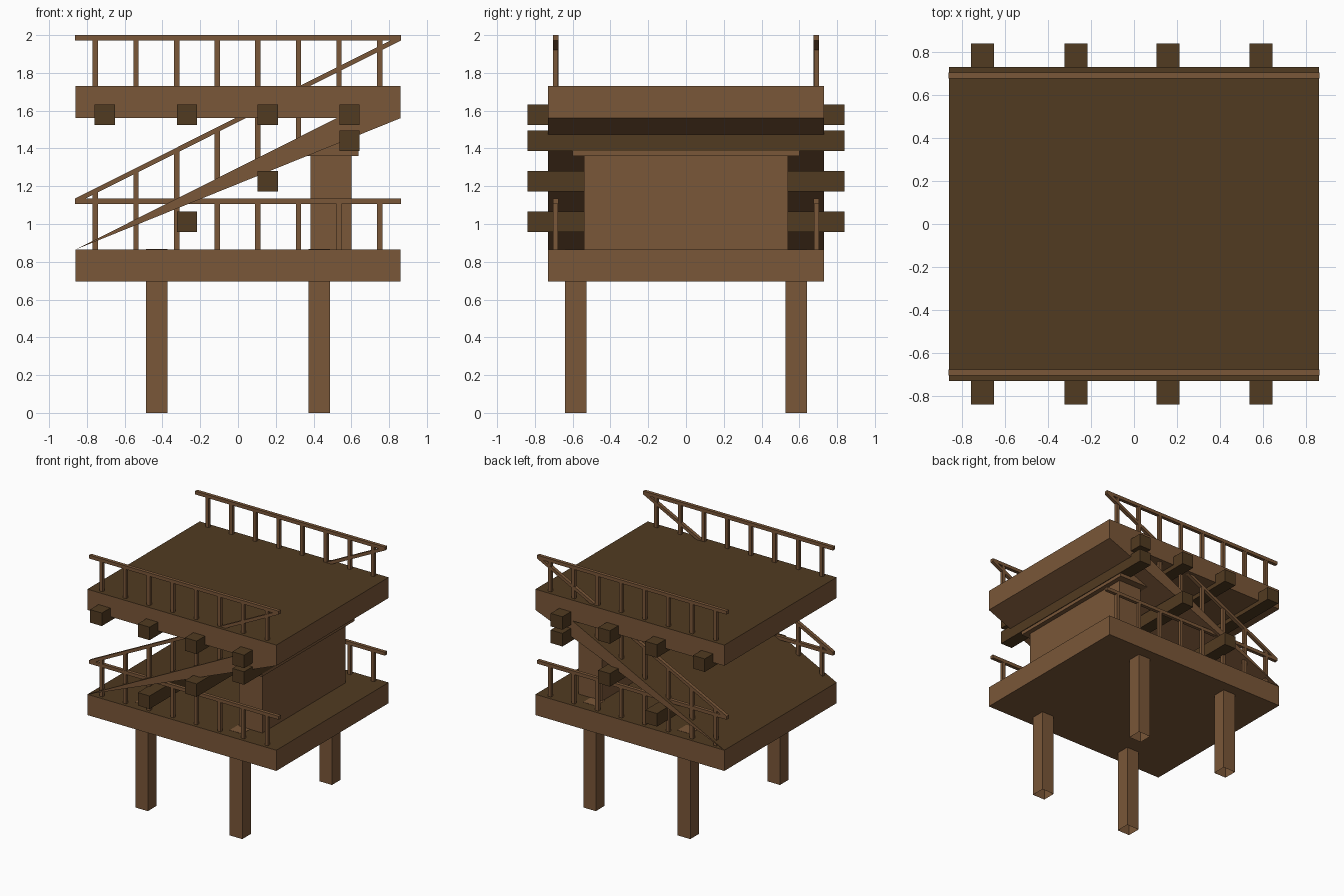
import bpy, bmesh, math

if "Cube" in bpy.data.objects:
    bpy.data.objects.remove(bpy.data.objects["Cube"])

# ---- materials ----
def material(name, rgb):
    m = bpy.data.materials.new(name)
    m.diffuse_color = (*rgb, 1)
    m.use_nodes = True
    m.node_tree.nodes["Principled BSDF"].inputs["Base Color"].default_value = m.diffuse_color
    return m

WOOD = material("light wood", (0.195, 0.095, 0.040))
DARK = material("dark wood", (0.083, 0.043, 0.015))

def finish(name, bm, mats, dark_top=False):
    bmesh.ops.recalc_face_normals(bm, faces=bm.faces)
    if dark_top:
        for f in bm.faces:
            f.material_index = 1 if f.normal.z > 0.5 else 0
    me = bpy.data.meshes.new(name)
    bm.to_mesh(me)
    bm.free()
    for m in mats:
        me.materials.append(m)
    ob = bpy.data.objects.new(name, me)
    bpy.context.collection.objects.link(ob)
    return ob

def prism(name, profile, y0, y1, mats, dark_top=False, open_bottom=False):
    """Extrude an x-z profile from y0 to y1."""
    bm = bmesh.new()
    face = bm.faces.new([bm.verts.new((x, y0, z)) for x, z in profile])
    ext = bmesh.ops.extrude_face_region(bm, geom=[face], use_keep_orig=True)
    for v in ext["geom"]:
        if isinstance(v, bmesh.types.BMVert):
            v.co.y = y1
    if open_bottom:
        bm.normal_update()
        low = [f for f in bm.faces if all(v.co.z < 1e-4 for v in f.verts)]
        bmesh.ops.delete(bm, geom=low, context='FACES_ONLY')
    return finish(name, bm, mats, dark_top)

def box(name, x0, x1, y0, y1, z0, z1, mats, **kw):
    return prism(name, [(x0, z0), (x1, z0), (x1, z1), (x0, z1)], y0, y1, mats, **kw)

X, Y = 0.86, 0.73              # deck half sizes
LOW, HIGH = 0.865, 1.73        # walking heights
SLOPE = (HIGH - LOW) / (2 * X)
POSTS = [-0.755 + 0.215 * i for i in range(8)]
RAIL_H, RAIL_T = 0.27, 0.028

# ---- decks and ramp ----
box("lower_deck", -X, X, -Y, Y, 0.695, LOW, [WOOD, DARK], dark_top=True)
box("upper_deck", -X, X, -Y, Y, 1.56, HIGH, [WOOD, DARK], dark_top=True)
prism("ramp", [(-X, LOW), (X, 1.56), (X, HIGH)], -Y, Y, [WOOD, DARK], dark_top=True)

# ---- legs, hollow at the foot, heads showing through the deck ----
for sx in (-1, 1):
    for sy in (-1, 1):
        cx, cy, h = sx * 0.43, sy * 0.583, 0.057
        box("leg", cx - h, cx + h, cy - h, cy + h, 0, LOW + 0.002, [WOOD],
            open_bottom=True)

# ---- pier under the ramp ----
box("pier", 0.385, 0.60, -0.54, 0.54, LOW, 1.37, [WOOD])
box("pier_cap", 0.345, 0.638, -0.60, 0.60, 1.36, 1.45, [WOOD])

# ---- cross beams ----
def beam(name, cx, cz):
    h = 0.0535
    box(name, cx - h, cx + h, -0.84, 0.84, cz - h, cz + h, [DARK])

for cx in (-0.705, -0.27, 0.158, 0.59):
    beam("deck_beam", cx, 1.578)
for cx, cz in ((-0.27, 1.012), (0.158, 1.226), (0.59, 1.441)):
    beam("ramp_beam", cx, cz)

# ---- railings ----
def railing(name, z_left, slope):
    e = X + 0.003
    zl, zr = z_left + RAIL_H, z_left + RAIL_H + slope * 2 * X
    for s in (-1, 1):
        y0, y1 = s * 0.69 - RAIL_T / 2, s * 0.69 + RAIL_T / 2
        prism(name + "_rail", [(-e, zl - RAIL_T), (e, zr - RAIL_T), (e, zr), (-e, zl)],
              y0, y1, [WOOD])
        for px in POSTS:
            base = z_left + slope * (px + X)
            w = RAIL_T / 2
            box(name + "_post", px - w, px + w, y0 + 0.001, y1 - 0.001,
                base - 0.005, base + RAIL_H - RAIL_T / 2, [WOOD])

railing("lower", LOW, 0)
railing("ramp", LOW, SLOPE)
railing("upper", HIGH, 0)
